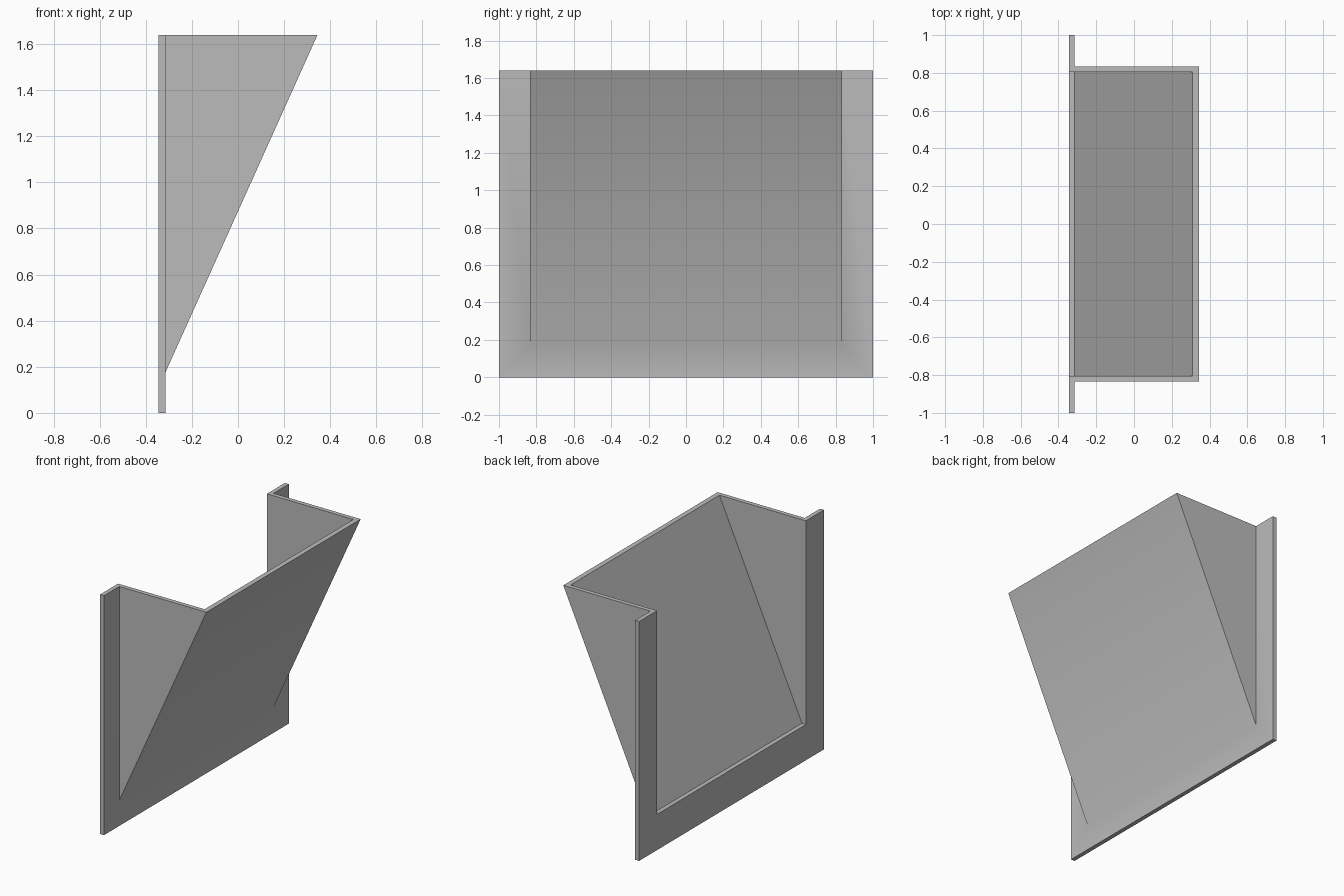
import bpy
import bmesh
import math

cube = bpy.data.objects.get("Cube")
if cube:
    bpy.data.objects.remove(cube, do_unlink=True)

HEIGHT = 1.64
BACK, FACE, LIP = -0.345, -0.315, 0.345   # plate back, plate face, chute lip

grey = bpy.data.materials.new("plain_grey")
grey.use_nodes = True
colour = (0.5, 0.5, 0.5, 1)
grey.diffuse_color = colour
grey.node_tree.nodes["Principled BSDF"].inputs["Base Color"].default_value = colour


def prism(name, profile, half_width):
    """Extrude an x-z profile along y, centred on y = 0."""
    bm = bmesh.new()
    face = bm.faces.new([bm.verts.new((x, -half_width, z)) for x, z in profile])
    side = bmesh.ops.extrude_face_region(bm, geom=[face])["geom"]
    moved = [v for v in side if isinstance(v, bmesh.types.BMVert)]
    bmesh.ops.translate(bm, verts=moved, vec=(0, 2 * half_width, 0))
    bmesh.ops.recalc_face_normals(bm, faces=bm.faces)
    mesh = bpy.data.meshes.new(name)
    bm.to_mesh(mesh)
    bm.free()
    mesh.materials.append(grey)
    obj = bpy.data.objects.new(name, mesh)
    bpy.context.collection.objects.link(obj)
    return obj


def combine(target, tool, operation):
    """Apply a boolean and discard the tool object."""
    mod = target.modifiers.new(operation.lower(), "BOOLEAN")
    mod.operation = operation
    mod.solver = "EXACT"
    mod.object = tool
    bpy.context.view_layer.objects.active = target
    bpy.ops.object.modifier_apply(modifier=mod.name)
    bpy.data.objects.remove(tool, do_unlink=True)


# Flat mounting plate
chute = prism("chute_with_mounting_plate",
              [(BACK, 0), (FACE, 0), (FACE, HEIGHT), (BACK, HEIGHT)], 1)

# Sloping wedge body, rooted inside the plate
wedge = prism("wedge_body",
              [(-0.33, 0.175), (FACE, 0.175), (LIP, HEIGHT), (-0.33, HEIGHT)], 0.835)
combine(chute, wedge, "UNION")

# Hollow inside, open at the top and through the plate
hollow = prism("hollow_cutter",
               [(-0.5, 0.245), (FACE, 0.245), (0.472, 2), (-0.5, 2)], 0.805)
hollow.hide_render = True
combine(chute, hollow, "DIFFERENCE")

# Smooth across the shallow bend, keep the real corners sharp
bpy.ops.object.select_all(action="DESELECT")
chute.select_set(True)
bpy.context.view_layer.objects.active = chute
bpy.ops.object.shade_smooth_by_angle(angle=math.radians(30))
